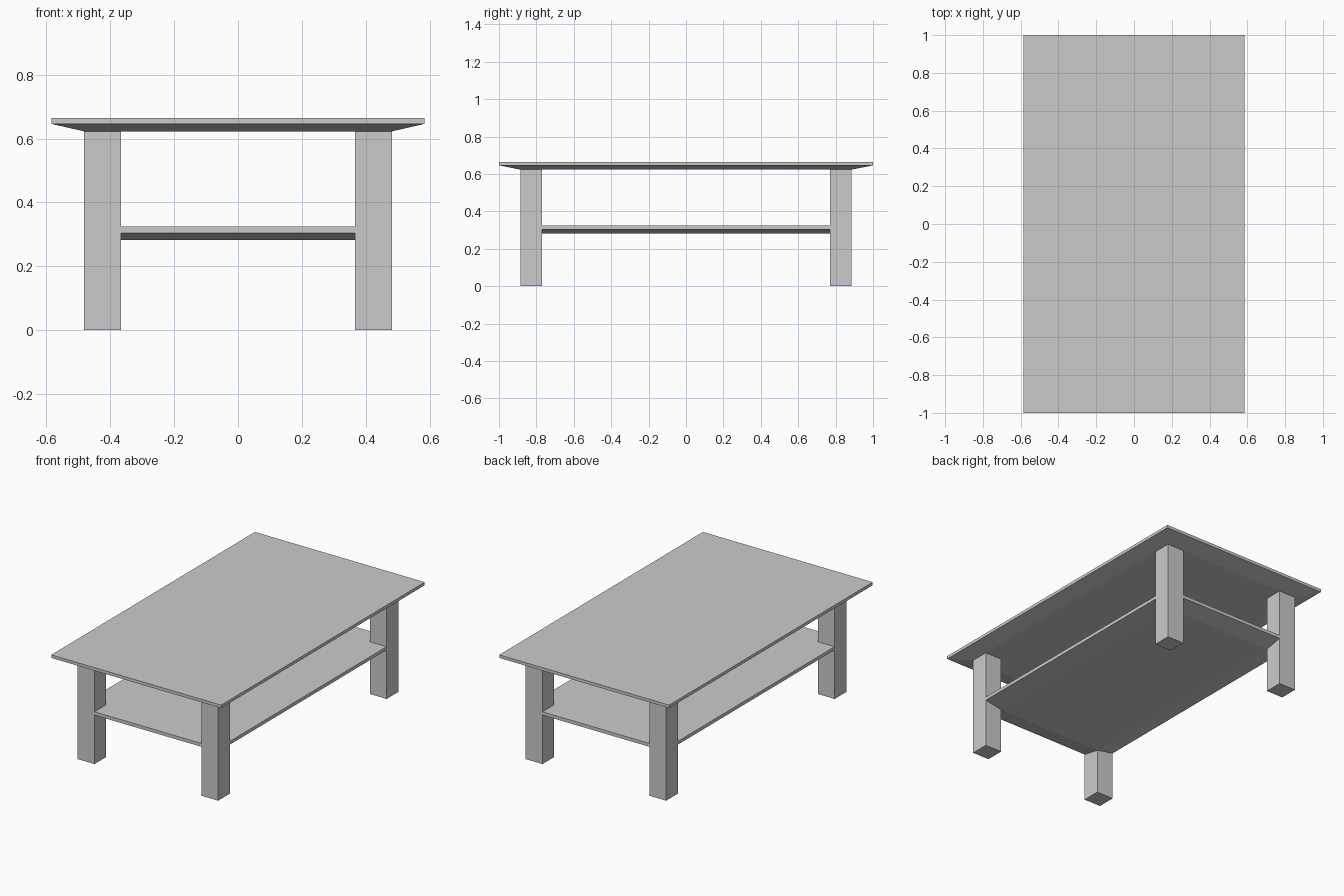
import bpy, bmesh

if "Cube" in bpy.data.objects:
    bpy.data.objects.remove(bpy.data.objects["Cube"])


def make_object(name, bm):
    bmesh.ops.recalc_face_normals(bm, faces=bm.faces)
    mesh = bpy.data.meshes.new(name)
    bm.to_mesh(mesh)
    bm.free()
    obj = bpy.data.objects.new(name, mesh)
    bpy.context.collection.objects.link(obj)
    return obj


def board(name, outer, inner, z_top, z_rim, z_bottom):
    """Rectangular board with an undercut edge; outer/inner are half sizes."""
    bm = bmesh.new()
    rings = []
    for (hx, hy), z in ((outer, z_top), (outer, z_rim), (inner, z_bottom)):
        rings.append([bm.verts.new((sx * hx, sy * hy, z))
                      for sx, sy in ((-1, -1), (1, -1), (1, 1), (-1, 1))])
    bm.faces.new(rings[0])
    bm.faces.new(rings[-1])
    for a, b in zip(rings, rings[1:]):
        for i in range(4):
            j = (i + 1) % 4
            bm.faces.new((a[i], a[j], b[j], b[i]))
    return make_object(name, bm)


def leg(name, sx, sy):
    """Square post between the inner and outer leg lines."""
    bm = bmesh.new()
    bmesh.ops.create_cube(bm, size=1)
    for v in bm.verts:
        v.co.x *= LEG_OUT[0] - LEG_IN[0]
        v.co.y *= LEG_OUT[1] - LEG_IN[1]
        v.co.z = (v.co.z + 0.5) * LEG_HEIGHT
        v.co.x += sx * (LEG_OUT[0] + LEG_IN[0]) / 2
        v.co.y += sy * (LEG_OUT[1] + LEG_IN[1]) / 2
    return make_object(name, bm)


LEG_OUT = (0.483, 0.885)
LEG_IN = (0.367, 0.77)
LEG_HEIGHT = 0.623

# Table top and lower shelf, both with sloped undersides at the edges
board("table_top", (0.584, 1.0), LEG_OUT, 0.665, 0.646, LEG_HEIGHT)
board("lower_shelf", LEG_OUT, LEG_IN, 0.325, 0.304, 0.282)

# Four square legs
for y_name, sy in (("front", -1), ("back", 1)):
    for x_name, sx in (("left", -1), ("right", 1)):
        leg(f"{y_name}_{x_name}_leg", sx, sy)
